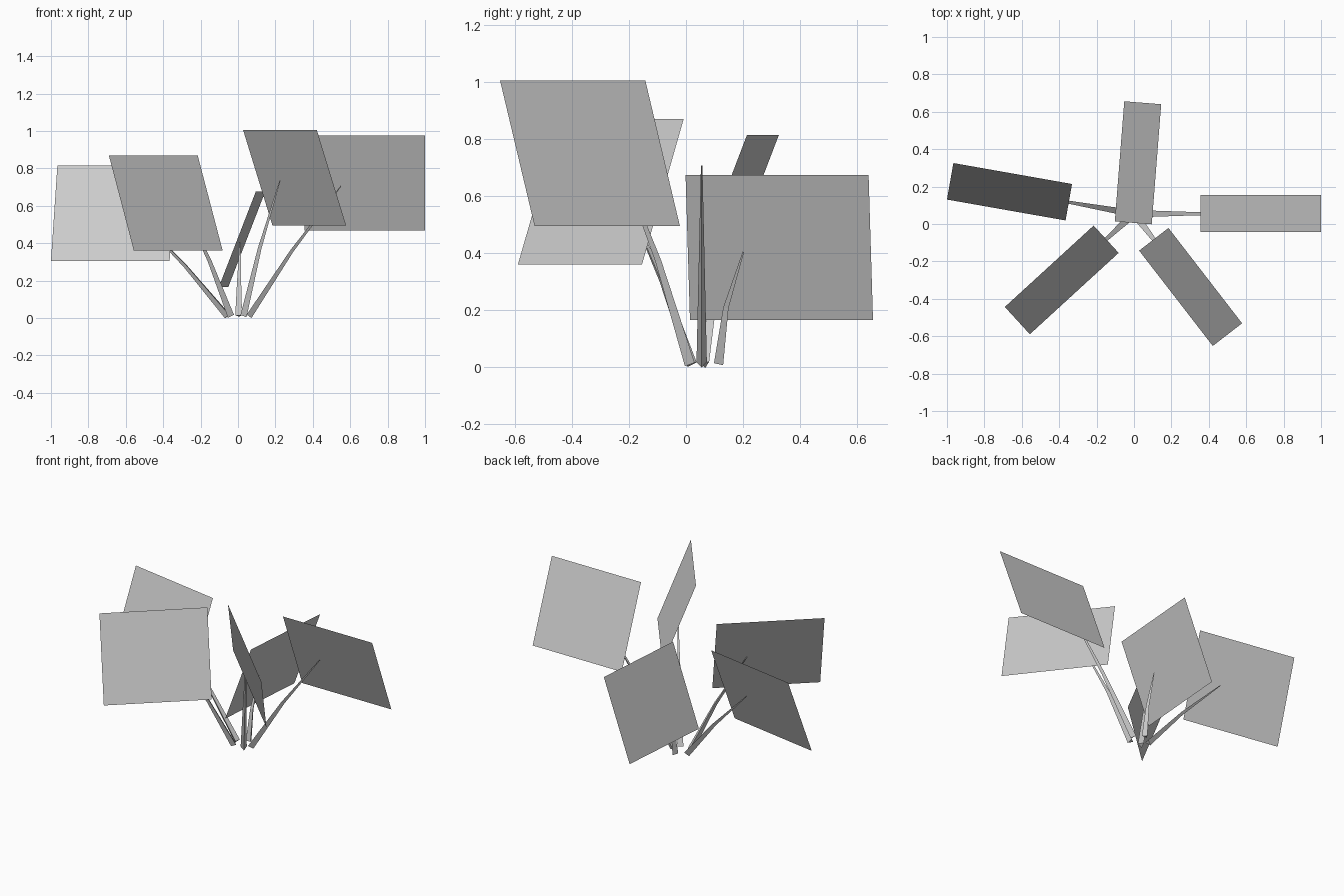
import bpy, bmesh, math
from mathutils import Matrix, Vector

cube = bpy.data.objects.get("Cube")
if cube:
    bpy.data.objects.remove(cube, do_unlink=True)


def make_material(name, grey):
    mat = bpy.data.materials.new(name)
    mat.use_nodes = True
    color = (grey, grey, grey, 1)
    mat.diffuse_color = color
    mat.node_tree.nodes["Principled BSDF"].inputs["Base Color"].default_value = color
    return mat


GREY = make_material("light grey", 0.6)
HUB = Vector((0, 0.055, 0))


def add_object(name, bm, angle):
    """Turn a part built along +x about the hub and link it."""
    bm.transform(Matrix.Translation(HUB) @ Matrix.Rotation(math.radians(angle), 4, "Z"))
    mesh = bpy.data.meshes.new(name)
    bm.to_mesh(mesh)
    bm.free()
    mesh.materials.append(GREY)
    bpy.context.collection.objects.link(bpy.data.objects.new(name, mesh))


def leaf(name, angle, reach, height):
    # flat rectangle, leaning sideways around its radial axis
    bm = bmesh.new()
    corners = [(-1, 1), (1, 1), (1, -1), (-1, -1)]
    bm.faces.new([bm.verts.new((reach + 0.322 * a, 0.099 * b, height - 0.255 * b))
                  for a, b in corners])
    add_object(name, bm, angle)


def stem(name, angle, reach, height):
    # three-sided stalk with a slight bend, tapering to the leaf
    base = Vector((0.055, 0, 0.012))
    tip = Vector((reach - 0.127, 0, height - 0.015))
    middle = (base + tip) / 2 - Vector((0.018, 0, 0))
    direction = (tip - base).normalized()
    side = Vector((0, 1, 0))
    out = side.cross(direction)
    bm = bmesh.new()
    rings = []
    for centre, radius in ((base, 0.021), (middle, 0.012), (tip, 0.003)):
        rings.append([bm.verts.new(centre + radius * (out * math.cos(t) + side * math.sin(t)))
                      for t in (i * math.tau / 3 for i in range(3))])
    for low, high in zip(rings, rings[1:]):
        for i in range(3):
            j = (i + 1) % 3
            bm.faces.new((low[i], low[j], high[j], high[i]))
    bm.faces.new(rings[0])
    bm.faces.new(rings[-1])
    bmesh.ops.recalc_face_normals(bm, faces=bm.faces)
    add_object(name, bm, angle)


# position name, direction in degrees, leaf centre distance and height
PLANTS = (
    ("left", 0, 0.678, 0.722),
    ("back", 85.5, 0.273, 0.42),
    ("right", 170, 0.676, 0.56),
    ("front_right", 222.5, 0.524, 0.615),
    ("front_left", -52.3, 0.495, 0.75),
)
for label, *values in PLANTS:
    leaf(label + "_leaf", *values)
    stem(label + "_stem", *values)
